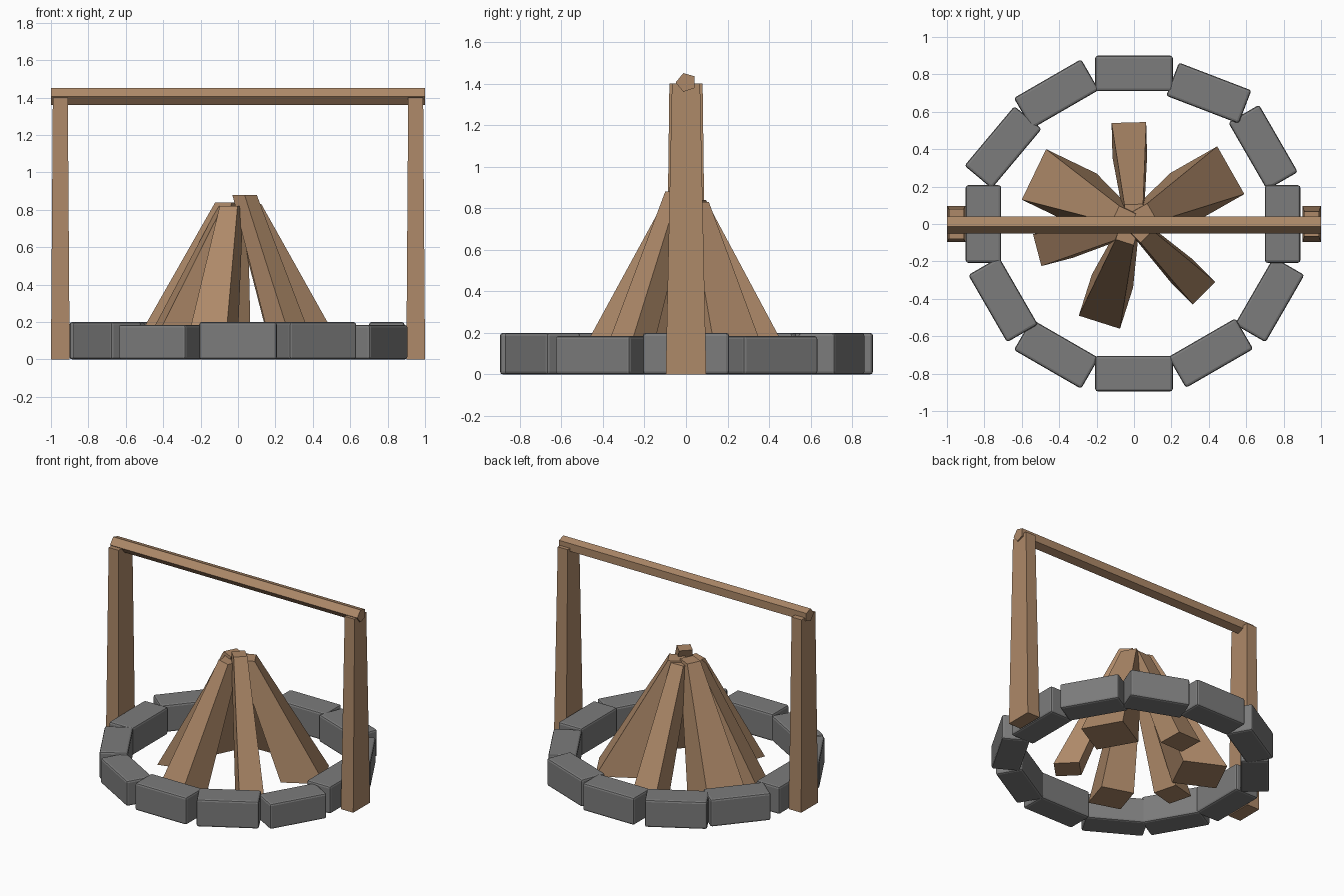
import bpy, bmesh, math
from mathutils import Vector

if "Cube" in bpy.data.objects:
    bpy.data.objects.remove(bpy.data.objects["Cube"])


def material(name, rgb):
    m = bpy.data.materials.new(name)
    m.diffuse_color = (*rgb, 1)
    m.use_nodes = True
    m.node_tree.nodes["Principled BSDF"].inputs["Base Color"].default_value = m.diffuse_color
    return m


wood = material("wood", (0.42, 0.25, 0.14))
stone = material("stone", (0.2, 0.2, 0.2))


def loft(name, lower, upper, mat):
    """Solid between two matching rings of points."""
    bm = bmesh.new()
    a = [bm.verts.new(p) for p in lower]
    b = [bm.verts.new(p) for p in upper]
    n = len(a)
    bm.faces.new(a[::-1])
    bm.faces.new(b)
    for i in range(n):
        j = (i + 1) % n
        bm.faces.new((a[i], a[j], b[j], b[i]))
    bmesh.ops.recalc_face_normals(bm, faces=bm.faces)
    mesh = bpy.data.meshes.new(name)
    bm.to_mesh(mesh)
    bm.free()
    mesh.materials.append(mat)
    ob = bpy.data.objects.new(name, mesh)
    bpy.context.collection.objects.link(ob)
    return ob


def rect(cx, cy, z, w, d, angle=0):
    """Rectangle ring, w along the angle and d across it."""
    u = Vector((math.cos(angle), math.sin(angle), 0))
    v = Vector((-u.y, u.x, 0))
    c = Vector((cx, cy, z))
    return [c + u * sx * w / 2 + v * sy * d / 2
            for sx, sy in ((-1, -1), (1, -1), (1, 1), (-1, 1))]


# Ring of stones: x, y, angle, height
stones = [
    (0, -0.80, 0, 0.20), (0.41, -0.69, 30, 0.20), (0.725, -0.405, 60, 0.185),
    (0.795, 0, 90, 0.20), (0.69, 0.41, -60, 0.185), (0.40, 0.70, -21, 0.20),
    (0, 0.805, 0, 0.20), (-0.415, 0.695, 30, 0.20), (-0.70, 0.41, 50, 0.20),
    (-0.805, 0, 90, 0.20), (-0.70, -0.405, -60, 0.20), (-0.415, -0.695, -30, 0.185),
]
for i, (x, y, deg, h) in enumerate(stones):
    a = math.radians(deg)
    ob = loft(f"ring_stone_{i + 1}", rect(x, y, 0, 0.415, 0.19, a),
              rect(x, y, h, 0.415, 0.19, a), stone)
    bev = ob.modifiers.new("bevel", "BEVEL")
    bev.width = 0.014
    bev.segments = 2

# Leaning logs: outer foot edge ends, then top centre and top width
logs = [
    ((-0.12, 0.54), (0.065, 0.545), (0.0, 0.055, 0.82), 0.10),
    ((0.445, 0.415), (0.59, 0.16), (0.05, 0.035, 0.83), 0.11),
    ((0.435, -0.31), (0.315, -0.43), (0.035, -0.035, 0.88), 0.092),
    ((-0.075, -0.56), (-0.295, -0.49), (-0.035, -0.05, 0.82), 0.10),
    ((-0.495, -0.225), (-0.54, -0.055), (-0.05, -0.025, 0.82), 0.09),
    ((-0.60, 0.13), (-0.47, 0.40), (-0.055, 0.03, 0.84), 0.10),
]
for i, (p, q, top, tw) in enumerate(logs):
    p, q = Vector(p), Vector(q)
    edge = q - p
    w = edge.length
    inward = Vector((edge.y, -edge.x)).normalized()
    c = (p + q) / 2 + inward * w / 2
    a = math.atan2(edge.y, edge.x)
    loft(f"fire_log_{i + 1}", rect(c.x, c.y, 0, w, w, a),
         rect(*top, tw, tw, a), wood)

# Tapered side posts
for name, s, depth in (("left_post", -1, 0.16), ("right_post", 1, 0.135)):
    loft(name, rect(s * 0.95, 0, 0, 0.1, 0.195),
         rect(s * 0.95, 0, 1.4, 0.08, depth), wood)

# Five-sided crossbar
section = [(-0.05, 1.405), (-0.013, 1.45), (0.04, 1.435), (0.04, 1.378), (-0.013, 1.36)]
loft("crossbar", [(-1, y, z) for y, z in section],
     [(1, y, z) for y, z in section], wood)
